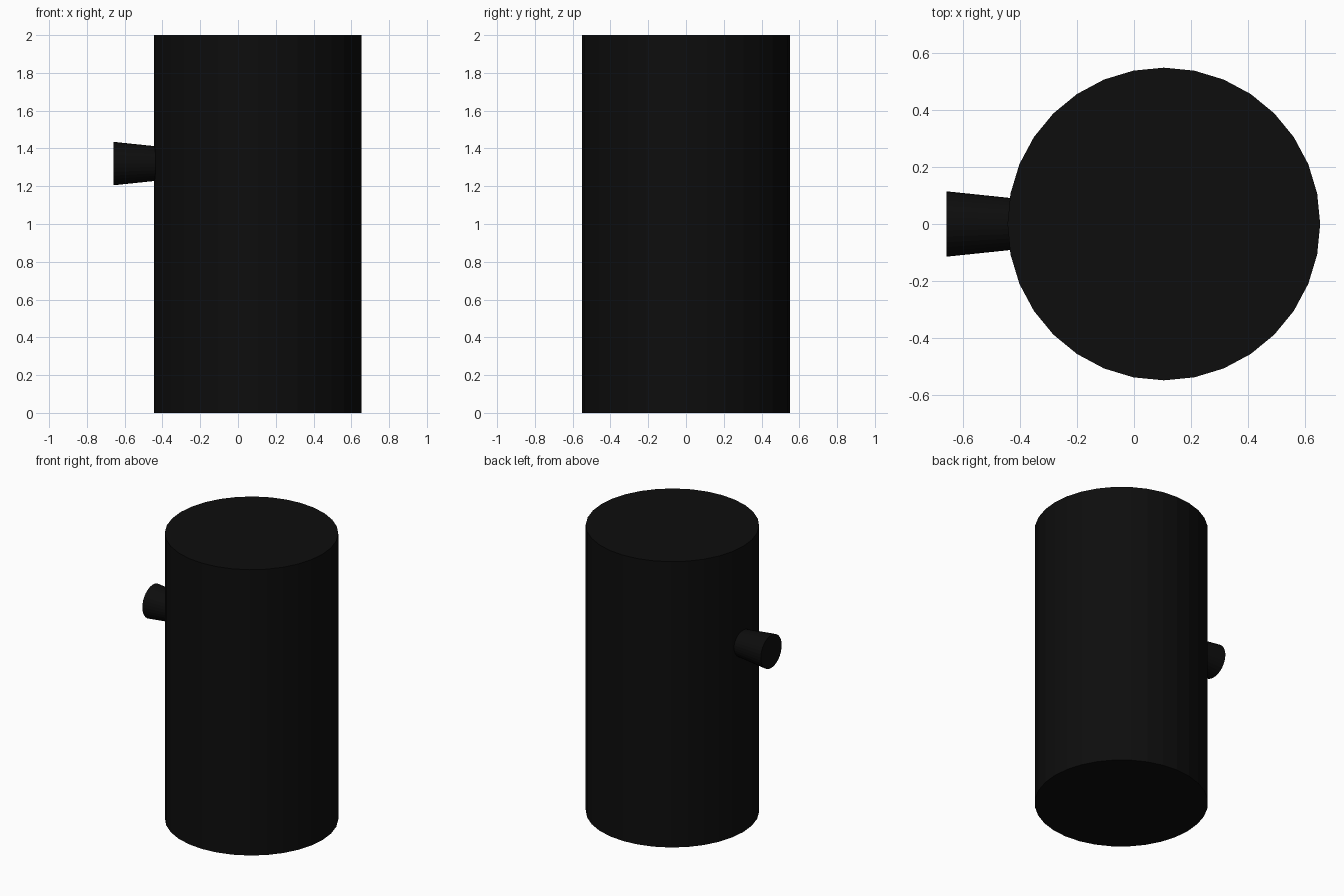
import bpy
import math

if "Cube" in bpy.data.objects:
    bpy.data.objects.remove(bpy.data.objects["Cube"])

black = bpy.data.materials.new("black")
black.diffuse_color = (0.004, 0.004, 0.004, 1)
black.use_nodes = True
black.node_tree.nodes["Principled BSDF"].inputs["Base Color"].default_value = black.diffuse_color


def frustum(name, r1, r2, depth, location, rotation=(0, 0, 0)):
    bpy.ops.mesh.primitive_cone_add(vertices=32, radius1=r1, radius2=r2, depth=depth,
                                    location=location, rotation=rotation)
    obj = bpy.context.object
    obj.name = name
    obj.data.materials.append(black)
    return obj


# Upright main cylinder
frustum("body", 0.55, 0.55, 2.0, (0.105, 0, 1.0))

# Side stub, flaring outward, its narrow end set slightly into the body
outer_x, inner_x = -0.66, -0.42
frustum("side_knob", 0.115, 0.09, inner_x - outer_x,
        ((outer_x + inner_x) / 2, 0, 1.32), (0, math.pi / 2, 0))
